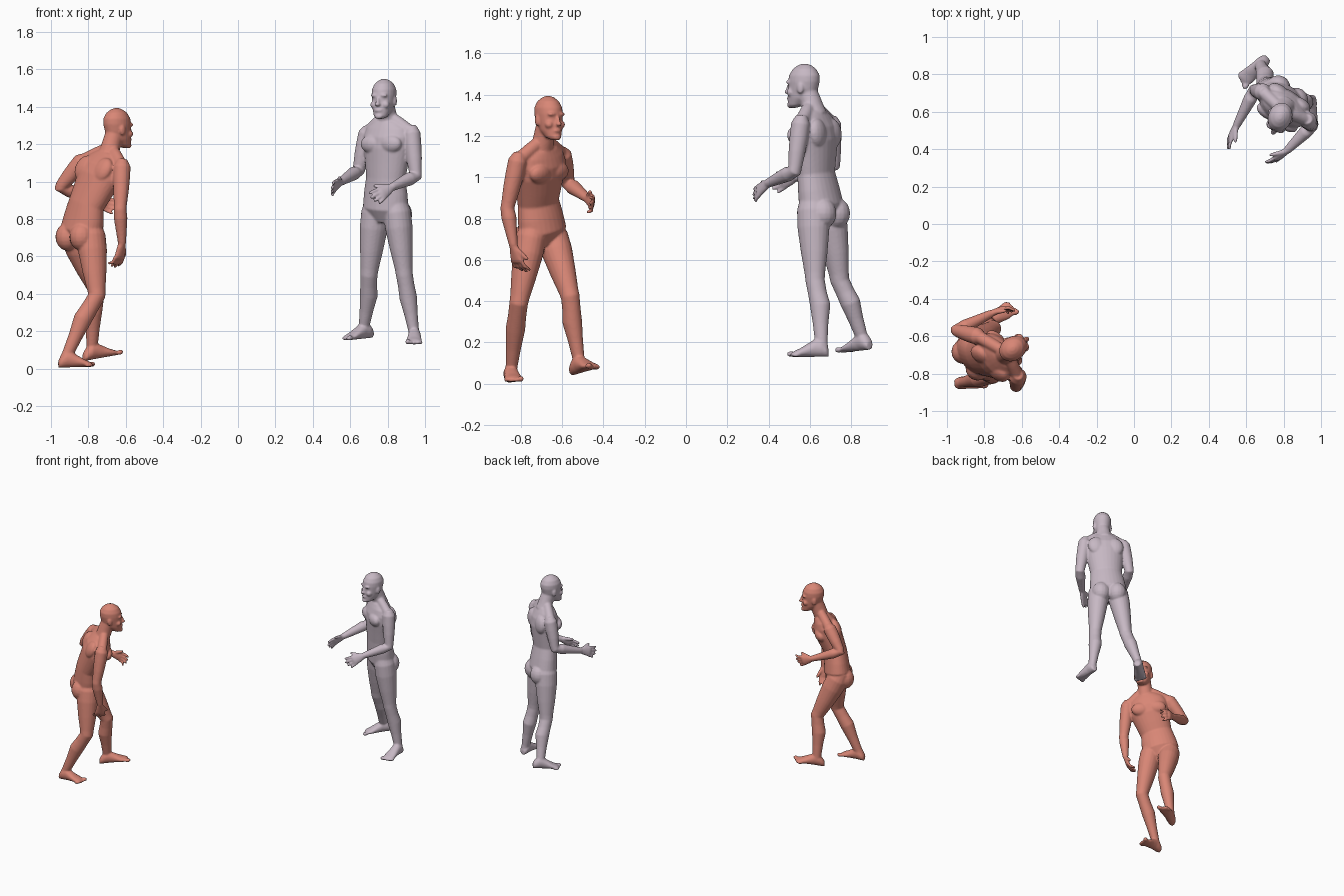
import bpy, bmesh, math
from mathutils import Vector, Matrix

if "Cube" in bpy.data.objects:
    bpy.data.objects.remove(bpy.data.objects["Cube"], do_unlink=True)

UP = Vector((0, 0, 1))


def make_material(name, colour):
    mat = bpy.data.materials.new(name)
    mat.use_nodes = True
    mat.diffuse_color = (*colour, 1)
    bsdf = mat.node_tree.nodes["Principled BSDF"]
    bsdf.inputs["Base Color"].default_value = (*colour, 1)
    bsdf.inputs["Roughness"].default_value = 0.6
    return mat


def loft(bm, rings, sides=20):
    """Closed skin through elliptical rings given as (centre, half axis u, half axis v)."""
    loops = []
    for centre, u, v in rings:
        angles = [math.tau * i / sides for i in range(sides)]
        loops.append([bm.verts.new(centre + u * math.cos(a) + v * math.sin(a)) for a in angles])
    for low, high in zip(loops, loops[1:]):
        for i in range(sides):
            j = (i + 1) % sides
            bm.faces.new((low[i], low[j], high[j], high[i]))
    bm.faces.new(loops[0][::-1])
    bm.faces.new(loops[-1])


def along(joints, t):
    i = max(0, min(int(t), len(joints) - 2))
    return joints[i].lerp(joints[i + 1], t - i)


def tube(bm, joints, stations, side, back=None, sides=20):
    """Loft along joints; a station is (place, half width, half depth, backward shift)."""
    rings = []
    for place, width, depth, *shift in stations:
        tangent = (along(joints, place + 0.15) - along(joints, place - 0.15)).normalized()
        u = (side - tangent * side.dot(tangent)).normalized()
        centre = along(joints, place)
        if shift:
            centre = centre + back * shift[0]
        rings.append((centre, u * width, tangent.cross(u) * depth))
    loft(bm, rings, sides)


def blob(bm, centre, axes, size):
    """Ellipsoid on the given axes."""
    rot = Matrix([a * s for a, s in zip(axes, size)]).transposed().to_4x4()
    bmesh.ops.create_uvsphere(bm, u_segments=16, v_segments=10, radius=1,
                              matrix=Matrix.Translation(centre) @ rot)


TORSO = [(-0.45, .085, .06), (0, .132, .096), (.5, .126, .088), (1, .114, .08), (1.5, .126, .088),
         (2, .14, .096), (2.4, .142, .09), (2.7, .125, .07), (2.9, .085, .055), (3, .05, .04)]
ARM = [(-.17, .026, .026), (0, .046, .046), (.3, .045, .045), (.6, .04, .042), (.9, .034, .035),
       (1, .034, .034), (1.25, .037, .036), (1.6, .03, .029), (2, .022, .021)]
LEG = [(-.2, .055, .06), (0, .074, .078), (.25, .073, .078), (.6, .06, .065), (.9, .047, .05),
       (1, .045, .047), (1.2, .044, .046, .005), (1.4, .047, .05, .013), (1.7, .036, .038, .006),
       (2, .028, .031), (2.1, .027, .031)]
PALM = [(0, .021, .019), (.2, .03, .017), (.5, .038, .015), (.6, .033, .011)]
# Height, half width, reach to the front, reach to the back
HEAD = [(-.107, .018, .068, -.04), (-.095, .036, .079, -.005), (-.06, .051, .08, .045),
        (-.02, .059, .077, .07), (.02, .064, .077, .08), (.05, .063, .073, .08),
        (.08, .05, .055, .063), (.098, .029, .03, .04), (.106, .01, .01, .018)]
# Place along the sole, half width, half height
FOOT = [(0, .018, .02), (.06, .028, .03), (.18, .034, .043), (.32, .034, .045), (.5, .037, .034),
        (.72, .043, .021), (.88, .04, .014), (.95, .033, .009)]


def add_head(bm, centre, facing):
    left = UP.cross(facing)
    axes = (left, facing, UP)
    loft(bm, [(centre + UP * h + facing * (front - rear) / 2, left * w, facing * (front + rear) / 2)
              for h, w, front, rear in HEAD], 24)

    def feature(x, y, z, size):
        blob(bm, centre + left * x + facing * y + UP * z, axes, size)

    feature(0, .08, -.016, (.009, .012, .026))   # nose bridge
    feature(0, .087, -.03, (.015, .015, .01))    # nose tip
    feature(0, .074, -.062, (.022, .013, .011))  # lips
    feature(0, .072, -.094, (.022, .014, .015))  # chin
    for s in (1, -1):
        feature(s * .025, .066, .018, (.025, .014, .009))  # brow
        feature(s * .035, .053, -.032, (.02, .022, .02))   # cheek
        feature(s * .063, -.008, -.012, (.008, .017, .027))  # ear


def add_hand(bm, wrist, tip, thumb, s, curl):
    way = (tip - wrist).normalized()
    length = (tip - wrist).length
    across = (thumb - way * thumb.dot(way)).normalized()
    inward = way.cross(across) * s
    tube(bm, [wrist, tip], PALM, across)
    for i, reach in enumerate((.94, 1, .95, .82)):
        spread = 1.5 - i
        base = wrist + way * length * .5 + across * spread * .019
        middle = wrist + way * length * .76 + across * spread * .023 + inward * curl * .3
        end = wrist + way * length * reach + across * spread * .026 + inward * curl
        tube(bm, [base, middle, end], [(0, .01, .01), (1, .0095, .0095), (1.85, .008, .008), (2, .005, .005)],
             across, sides=10)
    root = wrist + way * length * .12 + across * .012
    end = wrist + way * length * .55 + across * .058 + inward * .02
    tube(bm, [root, end], [(0, .014, .014), (.5, .012, .012), (.92, .009, .009), (1, .005, .005)],
         across, sides=10)


def add_foot(bm, heel, toe, s):
    way = (toe - heel).normalized()
    side = UP.cross(way).normalized()
    loft(bm, [(heel.lerp(toe, t) + UP * h, side * w, UP * h) for t, w, h in FOOT])
    for i in range(5):
        spot = heel.lerp(toe, .96 - .035 * i) + side * s * (.017 * i - .032)
        r = .014 if i == 0 else .01
        blob(bm, spot + UP * r, (side, way, UP), (r, .02, r))


def build_figure(name, material, pose):
    p = {key: Vector(value) for key, value in pose.items() if key != "curl"}
    bm = bmesh.new()
    hip_side = (p["left_hip"] - p["right_hip"]).normalized()
    chest_side = (p["left_shoulder"] - p["right_shoulder"]).normalized()
    hip_front, chest_front = hip_side.cross(UP), chest_side.cross(UP).normalized()
    spine = [p["pelvis"], p["waist"], p["chest"], p["neck"]]

    # Torso, neck and head
    tube(bm, spine, TORSO, (hip_side + chest_side).normalized(), sides=28)
    skull = p["head"] - p["facing"].normalized() * .018 - UP * .03
    tube(bm, [p["neck"], skull], [(-.5, .06, .055), (0, .055, .052), (.5, .05, .052), (1, .048, .05)], chest_side)
    add_head(bm, p["head"], p["facing"].normalized())
    lean = (p["neck"] - p["chest"]).normalized()
    chest_axes = (chest_side, lean.cross(chest_side), lean)

    for label, s in (("left", 1), ("right", -1)):
        shoulder, elbow, wrist = (p[f"{label}_{j}"] for j in ("shoulder", "elbow", "wrist"))
        hip, knee, ankle = (p[f"{label}_{j}"] for j in ("hip", "knee", "ankle"))
        # Neck muscle, chest and shoulder blade
        tube(bm, [p["neck"].lerp(skull, .3), shoulder],
             [(0, .03, .03), (.45, .033, .035), (.9, .034, .034)], chest_front)
        out = chest_side * s
        blob(bm, p["chest"] + out * .06 - chest_axes[1] * .066 + lean * .025, chest_axes, (.066, .036, .048))
        blob(bm, p["chest"] + out * .068 + chest_axes[1] * .06 + lean * .03, chest_axes, (.06, .036, .07))
        # Buttock
        blob(bm, p["pelvis"] + hip_side * s * .058 - hip_front * .05 - UP * .035,
             (hip_side, hip_front, UP), (.066, .066, .075))
        # Limbs
        tube(bm, [shoulder, elbow, wrist], ARM, chest_front)
        add_hand(bm, wrist, p[f"{label}_fingertip"], p[f"{label}_thumb"], s, pose["curl"])
        heel, toe = p[f"{label}_heel"], p[f"{label}_toe"]
        way = (toe - heel).normalized()
        tube(bm, [hip, knee, ankle], LEG, UP.cross(way + hip_front).normalized(), -way)
        add_foot(bm, heel, toe, s)

    bmesh.ops.recalc_face_normals(bm, faces=bm.faces)
    mesh = bpy.data.meshes.new(name)
    bm.to_mesh(mesh)
    bm.free()
    mesh.materials.append(material)
    body = bpy.data.objects.new(name, mesh)
    bpy.context.collection.objects.link(body)
    # Fuse the parts into one smooth skin
    fuse = body.modifiers.new("fuse", "REMESH")
    fuse.mode, fuse.voxel_size, fuse.use_smooth_shade = "VOXEL", .006, True
    soften = body.modifiers.new("soften", "SMOOTH")
    soften.factor, soften.iterations = .5, 4


crouching = dict(
    pelvis=(-.835, -.695, .74), waist=(-.81, -.715, .88), chest=(-.745, -.71, 1.02),
    neck=(-.69, -.695, 1.155), head=(-.645, -.665, 1.287), facing=(.82, .57, 0),
    left_shoulder=(-.835, -.6, 1.11), left_elbow=(-.95, -.57, .97), left_wrist=(-.765, -.48, .9),
    left_fingertip=(-.655, -.43, .86), left_thumb=(0, 0, 1),
    right_shoulder=(-.62, -.815, 1.08), right_elbow=(-.63, -.865, .85), right_wrist=(-.62, -.835, .67),
    right_fingertip=(-.645, -.805, .53), right_thumb=(.7, .7, 0),
    left_hip=(-.875, -.645, .71), left_knee=(-.755, -.56, .42), left_ankle=(-.78, -.52, .12),
    left_heel=(-.825, -.55, .04), left_toe=(-.64, -.44, .075),
    right_hip=(-.785, -.75, .71), right_knee=(-.755, -.81, .39), right_ankle=(-.91, -.845, .08),
    right_heel=(-.96, -.855, .005), right_toe=(-.77, -.83, .01), curl=.04)

standing = dict(
    pelvis=(.79, .655, .86), waist=(.79, .63, 1.02), chest=(.8, .625, 1.18),
    neck=(.8, .615, 1.335), head=(.78, .57, 1.443), facing=(-.4, -.92, 0),
    left_shoulder=(.93, .555, 1.26), left_elbow=(.95, .525, 1.03), left_wrist=(.82, .395, .97),
    left_fingertip=(.72, .315, .905), left_thumb=(-.3, .2, 1),
    right_shoulder=(.69, .705, 1.26), right_elbow=(.645, .715, 1.06), right_wrist=(.55, .53, 1),
    right_fingertip=(.49, .41, .955), right_thumb=(.3, 0, 1),
    left_hip=(.85, .615, .84), left_knee=(.89, .625, .5), left_ankle=(.94, .655, .2),
    left_heel=(.945, .69, .13), left_toe=(.94, .5, .13),
    right_hip=(.735, .695, .84), right_knee=(.7, .745, .5), right_ankle=(.675, .85, .23),
    right_heel=(.715, .89, .165), right_toe=(.57, .755, .15), curl=.012)

build_figure("crouching_body", make_material("terracotta_skin", (.69, .24, .18)), crouching)
build_figure("standing_body", make_material("pale_mauve_skin", (.57, .48, .55)), standing)
